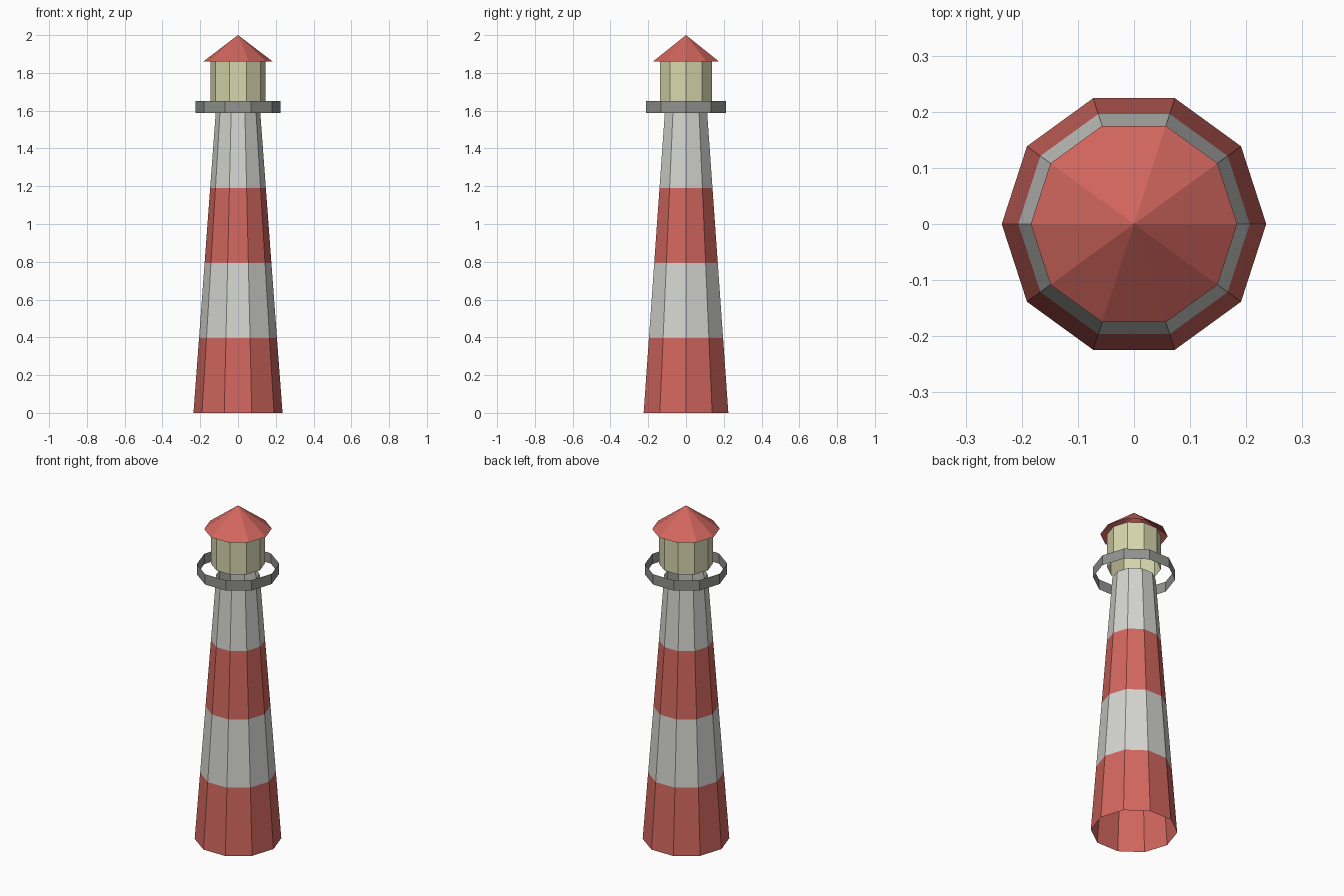
import bpy, bmesh, math

if "Cube" in bpy.data.objects:
    bpy.data.objects.remove(bpy.data.objects["Cube"])

SIDES = 10


def material(name, rgb):
    """Flat colour given as sRGB 0-255, stored as linear."""
    mat = bpy.data.materials.new(name)
    lin = [((c / 255 + 0.055) / 1.055) ** 2.4 for c in rgb]
    mat.diffuse_color = (*lin, 1)
    mat.use_nodes = True
    mat.node_tree.nodes["Principled BSDF"].inputs["Base Color"].default_value = mat.diffuse_color
    return mat


red = material("brick_red", (210, 102, 94))
white = material("off_white", (212, 212, 208))
cream = material("lantern_cream", (216, 215, 174))
grey = material("gallery_grey", (146, 148, 144))


def shell(name, profile, mats):
    """Open ten-sided shell through (radius, z) rings; one material per band."""
    bm = bmesh.new()
    rings = []
    for r, z in profile:
        if r == 0:
            rings.append([bm.verts.new((0, 0, z))] * SIDES)
        else:
            rings.append([bm.verts.new((r * math.cos(math.tau * i / SIDES),
                                        r * math.sin(math.tau * i / SIDES), z))
                          for i in range(SIDES)])
    slots = list(dict.fromkeys(mats))
    for low, high, mat in zip(rings, rings[1:], mats):
        for i in range(SIDES):
            j = (i + 1) % SIDES
            corners = list(dict.fromkeys((low[i], low[j], high[j], high[i])))
            bm.faces.new(corners).material_index = slots.index(mat)
    mesh = bpy.data.meshes.new(name)
    bm.to_mesh(mesh)
    bm.free()
    for mat in slots:
        mesh.materials.append(mat)
    obj = bpy.data.objects.new(name, mesh)
    bpy.context.collection.objects.link(obj)
    return obj


# Tapered tower in four equal stripes
TOWER_H, R_BASE, R_TOP = 1.588, 0.2357, 0.118
shell("tower",
      [(R_BASE + (R_TOP - R_BASE) * k / 4, TOWER_H * k / 4) for k in range(5)],
      [red, white, red, white])

# Gallery band around the tower top
shell("gallery_ring", [(0.224, TOWER_H), (0.224, 1.65)], [grey])

# Lantern room
shell("lantern_room", [(0.146, 1.65), (0.146, 1.86)], [cream])

# Pointed roof
shell("roof", [(0.184, 1.86), (0, 2.0)], [red])
